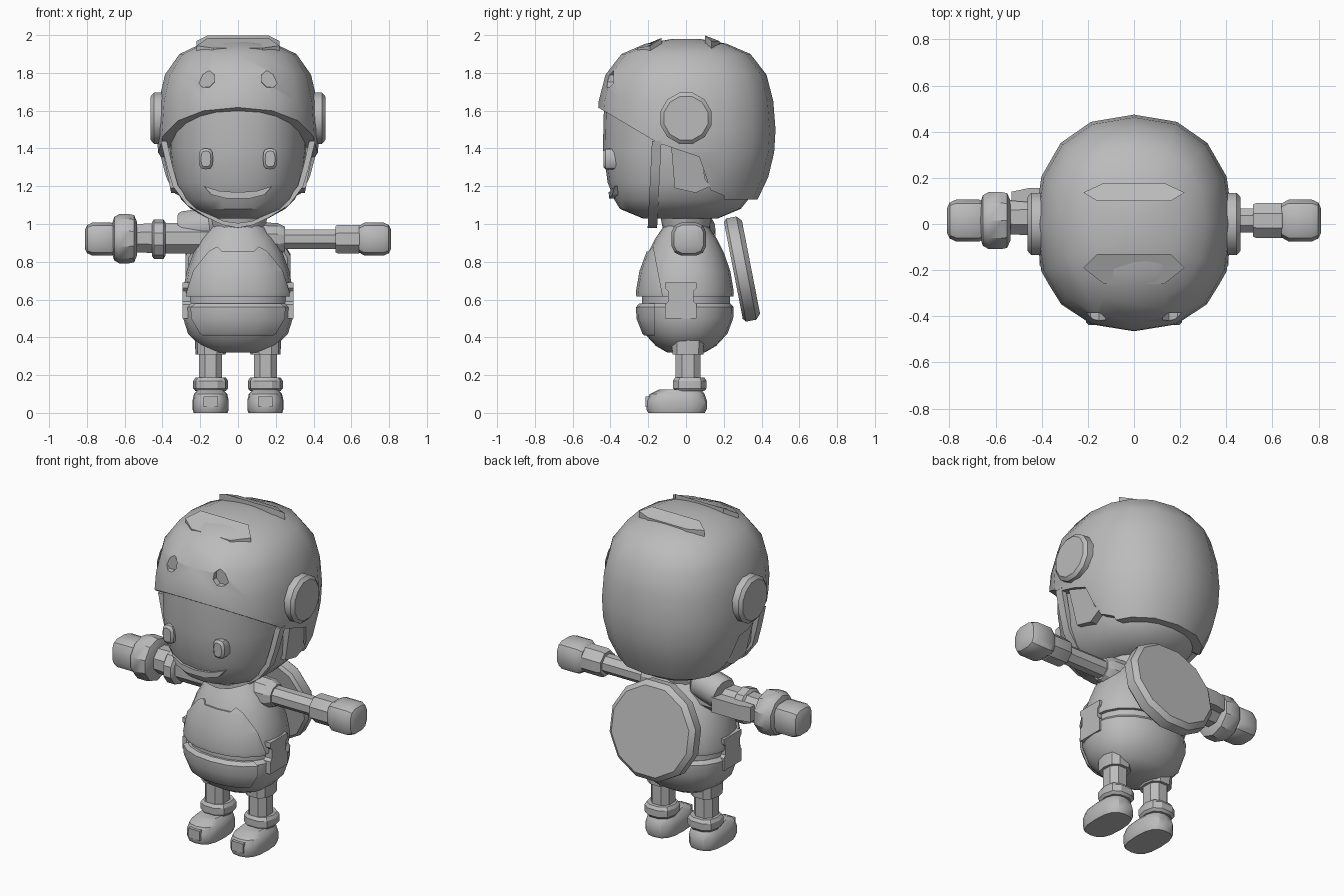
import bpy, bmesh, math
from mathutils import Vector

if "Cube" in bpy.data.objects:
    bpy.data.objects.remove(bpy.data.objects["Cube"])

grey = bpy.data.materials.new("plain grey")
grey.diffuse_color = (0.5, 0.5, 0.5, 1)
grey.use_nodes = True
grey.node_tree.nodes["Principled BSDF"].inputs["Base Color"].default_value = grey.diffuse_color


def place(axis, u, v, t):
    return {'x': (t, u, v), 'y': (u, t, v), 'z': (u, v, t)}[axis]


def finish(name, bm):
    bmesh.ops.recalc_face_normals(bm, faces=bm.faces)
    me = bpy.data.meshes.new(name)
    bm.to_mesh(me)
    bm.free()
    me.materials.append(grey)
    ob = bpy.data.objects.new(name, me)
    bpy.context.collection.objects.link(ob)
    return ob


def loft(name, rings, n=16, p=2.0, axis='z', turn=0.0):
    """Capped skin through superellipse rings (t, a, b, cu, cv)."""
    bm = bmesh.new()
    loops = []
    for t, a, b, cu, cv in rings:
        loop = []
        for i in range(n):
            w = 2 * math.pi * (i + turn) / n
            c, s = math.cos(w), math.sin(w)
            u = cu + a * math.copysign(abs(c) ** (2 / p), c)
            v = cv + b * math.copysign(abs(s) ** (2 / p), s)
            loop.append(bm.verts.new(place(axis, u, v, t)))
        loops.append(loop)
    for l0, l1 in zip(loops, loops[1:]):
        for i in range(n):
            j = (i + 1) % n
            bm.faces.new((l0[i], l0[j], l1[j], l1[i]))
    bm.faces.new(loops[0])
    bm.faces.new(loops[-1])
    return finish(name, bm)


def prism(name, pts, axis, t0, t1, warp=None):
    """Extruded outline, optionally bent by a function of the vertex."""
    bm = bmesh.new()
    ends = [[bm.verts.new(place(axis, u, v, t)) for u, v in pts] for t in (t0, t1)]
    for e in ends:
        bm.faces.new(e)
    for i in range(len(pts)):
        j = (i + 1) % len(pts)
        bm.faces.new((ends[0][i], ends[0][j], ends[1][j], ends[1][i]))
    if warp:
        for v in bm.verts:
            v.co = warp(v.co.copy())
    return finish(name, bm)


def clip(ob, co, no):
    """Cut away everything on the side the normal points to, and cap it."""
    bm = bmesh.new()
    bm.from_mesh(ob.data)
    bmesh.ops.bisect_plane(bm, geom=bm.verts[:] + bm.edges[:] + bm.faces[:],
                           plane_co=co, plane_no=no, clear_outer=True)
    bmesh.ops.holes_fill(bm, edges=[e for e in bm.edges if e.is_boundary])
    bmesh.ops.recalc_face_normals(bm, faces=bm.faces)
    bm.to_mesh(ob.data)
    bm.free()


def cut(ob, cutter):
    m = ob.modifiers.new("cut", 'BOOLEAN')
    m.operation, m.object, m.solver = 'DIFFERENCE', cutter, 'EXACT'
    bpy.context.view_layer.objects.active = ob
    bpy.ops.object.modifier_apply(modifier=m.name)
    bpy.data.objects.remove(cutter)


# head and neck
loft("head", [(1.03, .16, .2, 0, -.03), (1.08, .25, .32, 0, -.03), (1.13, .3, .355, 0, -.025),
              (1.22, .345, .4, 0, -.015), (1.4, .365, .425, 0, -.015),
              (1.6, .37, .42, 0, -.015), (1.7, .3, .33, 0, 0)], 24, 2.3)
loft("neck", [(.96, .14, .12, 0, 0), (1.06, .16, .14, 0, 0)], 12)

# mouth, bent around the face
top = [(-.18, 1.2), (-.1, 1.175), (0, 1.168), (.1, 1.175), (.18, 1.2)]
low = [(.14, 1.155), (.06, 1.135), (-.06, 1.135), (-.14, 1.155)]
prism("mouth", top + low, 'y', -.41, -.33, lambda c: Vector((c.x, c.y + 1.0 * c.x ** 2, c.z)))

# helmet dome with the face opening cut by a side profile
shell = [(1.13, .8), (1.25, .92), (1.38, .985), (1.5, 1), (1.65, .975), (1.79, .9),
         (1.9, .72), (1.955, .45), (1.98, .15)]
helmet = loft("helmet", [(z, .43 * f, .474 * f, 0, 0) for z, f in shell], 16, 2.3)
cut(helmet, prism("opening_cutter", [(-.7, 1.75), (-.47, 1.62), (-.15, 1.43), (.07, 1.355),
                                     (.13, 1.18), (.2, 1.15), (.2, 1.0), (-.7, 1.0)], 'x', -.7, .7))

# helmet top scoops
scoop = [(-.22, .19), (-.16, .13), (.16, .13), (.22, .19), (.13, .26), (-.13, .26)]


def slope(c):
    if c.z > 1.95:
        c.z -= .45 * (abs(c.y) - .13) + .6 * c.x ** 2
    return c


prism("front_scoop", [(x, -y) for x, y in scoop], 'z', 1.88, 2.0, slope)
prism("rear_scoop", [(x, .1 + (y - .13) * .6) for x, y in scoop], 'z', 1.88, 2.0, slope)

for s, side in ((-1, "left"), (1, "right")):
    # eyes and helmet vents
    loft(side + "_eye", [(-.36, .038, .056, .17 * s, 1.345), (-.425, .038, .056, .17 * s, 1.345),
                         (-.438, .026, .042, .17 * s, 1.345)], 12, 3, 'y')
    cut(helmet, loft("vent_cutter", [(-.6, .062, .062, .17 * s, 1.77),
                                     (-.385, .048, .048, .17 * s, 1.77)], 8, 2, 'y', .5))
    # ear discs and flaps
    loft(side + "_ear_disc", [(x * s, r, r, 0, 1.56) for x, r in
                              ((.37, .14), (.445, .14), (.462, .12))], 12, 2, 'x', .5)
    prism(side + "_ear_flap", [(-.08, 1.43), (.08, 1.38), (.1, 1.24), (.13, 1.2), (.05, 1.165),
                               (-.06, 1.19)], 'x', .36 * s, .405 * s,
          lambda c: Vector((c.x - s * .2 * (1.42 - c.z), c.y, c.z)))

    # hips, legs, boots
    x = .145 * s
    loft(side + "_short_leg", [(.31, .08, .085, x, .01), (.42, .085, .09, x, .01)], 10, 2.6)
    loft(side + "_leg", [(.1, .065, .07, x, .01), (.34, .065, .07, x, .01)], 8, 2.4, turn=.5)
    loft(side + "_ankle_cuff", [(.115, .08, .08, x, .02), (.13, .092, .092, x, .02),
                                (.17, .092, .092, x, .02), (.188, .08, .08, x, .02)], 10, 2.5)
    loft(side + "_boot", [(0, .09, .15, x, -.05), (.02, .096, .16, x, -.05),
                          (.065, .096, .16, x, -.05), (.1, .088, .145, x, -.047),
                          (.125, .065, .11, x, -.03)], 16, 2.7)
    prism(side + "_toe_plate", [(x - .038, .03), (x + .038, .03), (x + .038, .088),
                                (x - .038, .088)], 'y', -.214, -.15)

    # belt pouches
    prism(side + "_pouch", [(-.11, .69), (.055, .69), (.055, .66), (.04, .645), (.04, .59), (.055, .575),
                            (.055, .5), (-.11, .5), (-.11, .575), (-.095, .59), (-.095, .645),
                            (-.11, .66)], 'x', .22 * s, .294 * s)

    # hands
    loft(side + "_hand", [(t * s, r, r * .96, .015, .92) for t, r in
                          ((.64, .075), (.67, .093), (.77, .093), (.798, .08), (.81, .055))],
         12, 3.2, 'x', .5)

# chin strap: a band swept under the jaw
half = [(.41, 1.44), (.375, 1.3), (.345, 1.2), (.27, 1.1), (.165, 1.035), (.08, .995)]
outer = half + [(0, .98)] + [(-a, b) for a, b in reversed(half)]
inner = [(a * .92, b + .025 * (1 - abs(a) / .41)) for a, b in reversed(outer)]
prism("chin_strap", outer + inner, 'y', -.18, -.13,
      lambda c: Vector((c.x, c.y - .05 * (1.44 - c.z), c.z)))

# body: jacket above the belt groove, shorts below
jacket = [(.615, .29, .25), (.64, .292, .253), (.75, .272, .235), (.85, .235, .2), (.92, .195, .165),
          (1.0, .13, .11)]
shorts = [(.32, .13, .1), (.355, .2, .16), (.42, .265, .22), (.5, .29, .25), (.56, .293, .252),
          (.58, .275, .235)]
loft("jacket", [(z, a, b, 0, 0) for z, a, b in jacket], 20, 2.2)
loft("belt", [(.57, .272, .233, 0, 0), (.625, .272, .233, 0, 0)], 20, 2.2)
loft("shorts", [(z, a, b, 0, 0) for z, a, b in shorts], 20, 2.2)

# raised front panels
vest = loft("vest_panel", [(z, a * 1.05, b * 1.05, 0, 0) for z, a, b in jacket], 20, 2.2)
clip(vest, (0, -.15, .76), (0, 1, .19))
clip(vest, (0, 0, .93), (0, 0, 1))
cut(vest, prism("neckline_cutter", [(-.18, 1.0), (-.15, .925), (-.085, .855), (.085, .855),
                                    (.15, .925), (.18, 1.0)], 'y', -.5, .2))
panel = loft("shorts_panel", [(z, a * 1.05, b * 1.05, 0, 0) for z, a, b in shorts], 20, 2.2)
clip(panel, (0, -.165, 0), (0, 1, 0))
clip(panel, (0, 0, .41), (0, 0, -1))

# round shield on the back
shield = loft("back_shield", [(-.045, .27, .27, 0, 0), (-.03, .288, .288, 0, 0),
                              (.025, .288, .288, 0, 0), (.05, .26, .26, 0, 0)], 12, 2, 'y', .5)
shield.location = (0, .295, .762)
shield.rotation_euler = (math.radians(11), 0, 0)


# slim arm on one side
def arm(name, spans, n, c=(.015, .92)):
    return loft(name, [(t, r, r, *c) for t, r in spans], n, 2, 'x', .5)


arm("right_shoulder", [(.1, .09), (.21, .085), (.25, .065)], 10)
arm("right_arm", [(.15, .056), (.53, .056)], 8)
arm("right_cuff", [(.515, .075), (.53, .082), (.64, .082), (.65, .075)], 8)

# armoured arm on the other side
arm("left_upper_arm", [(-.1, .088), (-.4, .088), (-.55, .08)], 8, (.03, .925))
arm("left_elbow_ring", [(-.385, .09), (-.395, .105), (-.445, .105), (-.455, .09)], 10, (.02, .92))
arm("left_gauntlet", [(-.535, .09), (-.55, .125), (-.575, .13), (-.63, .13), (-.655, .115),
                      (-.665, .085)], 10, (.015, .922))
prism("left_arm_plate", [(-.53, .1), (-.53, .14), (-.46, .155), (-.28, .155), (-.25, .08)],
      'z', .89, .98)
pad = arm("left_shoulder_tube", [(-.09, .085), (-.07, .095), (.08, .095), (.1, .08)], 12, (0, 0))
pad.location = (-.215, .05, .985)
pad.rotation_euler = (0, math.radians(-8), math.radians(-10))

# smooth shading with crisp edges
bpy.ops.object.select_all(action='SELECT')
bpy.context.view_layer.objects.active = helmet
bpy.ops.object.shade_smooth_by_angle(angle=math.radians(32))
